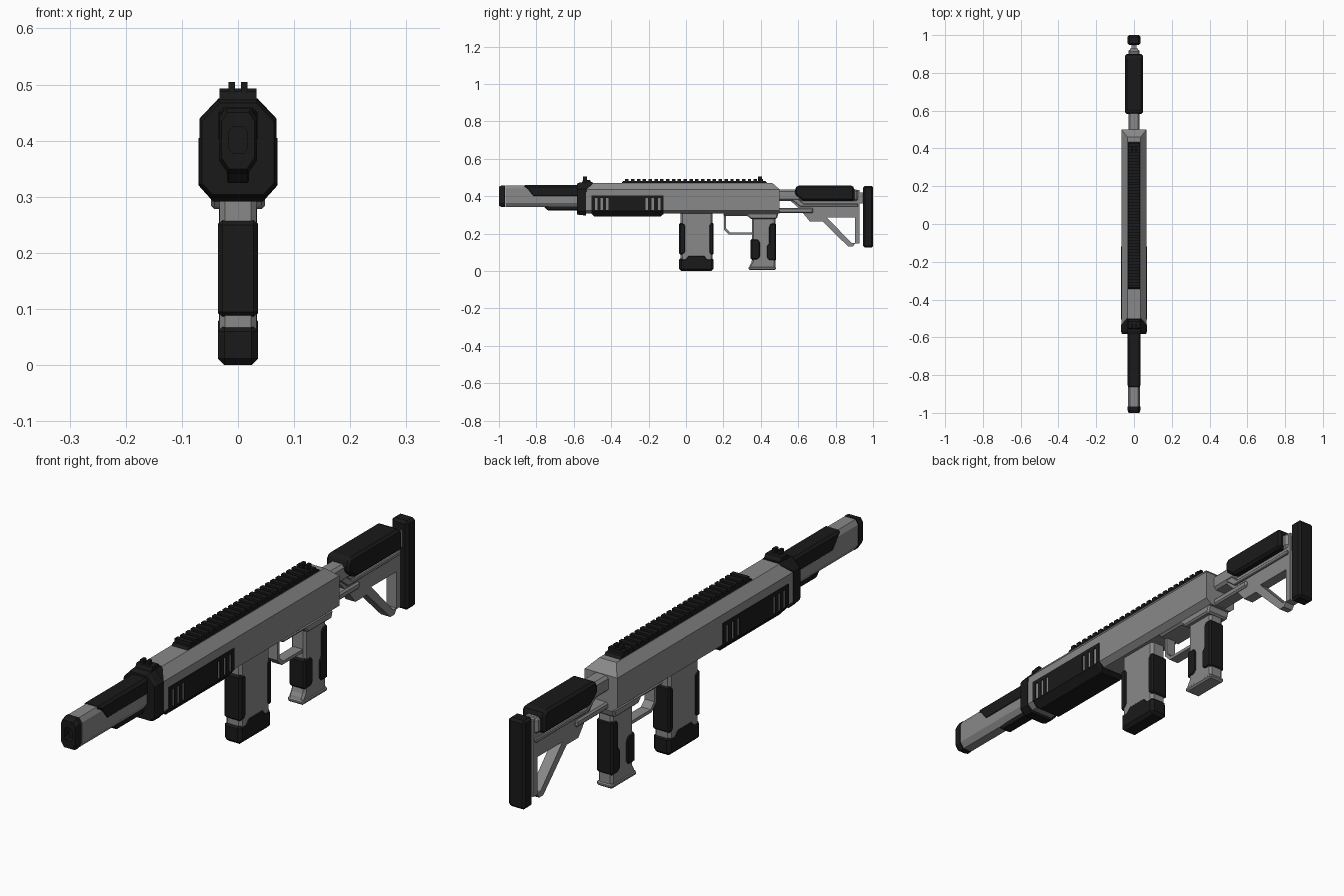
import bpy, bmesh

if "Cube" in bpy.data.objects:
    bpy.data.objects.remove(bpy.data.objects["Cube"])


def material(name, v):
    m = bpy.data.materials.new(name)
    m.diffuse_color = (v, v, v, 1)
    m.use_nodes = True
    m.node_tree.nodes["Principled BSDF"].inputs["Base Color"].default_value = m.diffuse_color
    return m


BLACK = material("black_polymer", 0.01)
GREY = material("grey_metal", 0.25)


def finish(bm, name, mat, bevel=0):
    bmesh.ops.recalc_face_normals(bm, faces=bm.faces[:])
    me = bpy.data.meshes.new(name)
    bm.to_mesh(me)
    bm.free()
    me.materials.append(mat)
    ob = bpy.data.objects.new(name, me)
    bpy.context.collection.objects.link(ob)
    if bevel:
        b = ob.modifiers.new("chamfer", 'BEVEL')
        b.width, b.segments, b.limit_method = bevel, 1, 'ANGLE'
    return ob


def plate(name, loops, x0, x1, mat, bevel=0):
    """Side profile (y, z) extruded across x; extra loops are holes."""
    if not isinstance(loops[0], list):
        loops = [loops]
    bm = bmesh.new()
    edges = []
    for loop in loops:
        vs = [bm.verts.new((x0, y, z)) for y, z in loop]
        if len(loops) == 1:
            bm.faces.new(vs)
        else:
            edges += [bm.edges.new((vs[i - 1], vs[i])) for i in range(len(vs))]
    if edges:
        bmesh.ops.triangle_fill(bm, edges=edges, use_beauty=True)
    geo = bmesh.ops.extrude_face_region(bm, geom=bm.faces[:], use_keep_orig=True)
    for v in geo["geom"]:
        if isinstance(v, bmesh.types.BMVert):
            v.co.x = x1
    return finish(bm, name, mat, bevel)


def rect(y0, y1, z0, z1):
    return [(y0, z0), (y1, z0), (y1, z1), (y0, z1)]


def loft(name, rings, mat):
    """Rings of (y, right half section from top to bottom), mirrored in x."""
    bm = bmesh.new()
    made = []
    for y, half in rings:
        pts = half + [(-x, z) for x, z in reversed(half)]
        made.append([bm.verts.new((x, y, z)) for x, z in pts])
    n = len(made[0])
    for a, b in zip(made, made[1:]):
        for i in range(n):
            bm.faces.new((a[i - 1], a[i], b[i], b[i - 1]))
    bm.faces.new(made[0])
    bm.faces.new(made[-1])
    return finish(bm, name, mat)


def scaled(half, f, zc):
    return [(x * f, zc + (z - zc) * f) for x, z in half]


# Barrel shroud, muzzle with bore, upper cover, lower rib
bar = [(.022, .457), (.033, .44), (.033, .365), (.018, .343)]
hole = [(.009, .425), (.017, .415), (.017, .387), (.009, .377)]
loft("barrel_shroud", [(-.965, bar), (-.52, bar)], GREY)
loft("muzzle", [(-.967, scaled(bar, 1.02, .4)), (-.985, scaled(bar, 1.02, .4)),
                (-1, scaled(bar, .88, .4)), (-1, hole), (-.97, hole)], BLACK)
plate("barrel_cover", [(-.87, .459), (-.82, .395), (-.54, .395), (-.54, .459)],
      -.035, .035, BLACK, .009)
plate("barrel_rib", [(-.76, .345), (-.74, .325), (-.54, .325), (-.54, .36)],
      -.02, .02, BLACK, .003)

# Receiver with sloped rear
body = [(.035, .472), (.067, .437), (.067, .325), (.045, .307)]
rear = [(.066, .4375)] + body[1:]
loft("receiver", [(-.55, body), (.46, body), (.5, rear)], GREY)
plate("lower_receiver", [(.2, .31), (.2, .295), (.33, .295), (.345, .278),
                         (.485, .278), (.495, .31)], -.048, .048, GREY, .006)

# Front collar
col = [(.035, .474), (.069, .438), (.069, .32), (.048, .298)]
loft("front_collar", [(-.582, scaled(col, .93, .38)), (-.57, scaled(col, .99, .38)),
                      (-.54, col), (-.535, col)], BLACK)
loft("collar_top", [(-.535, [(.035, .475), (.069, .439), (.069, .42)]),
                    (-.50, [(.033, .475), (.04, .468), (.04, .45)])], BLACK)

# Handguard with slots cut through to the receiver
hg = [(.07, .405), (.07, .32), (.045, .292)]
hg_end = [(.07, .405), (.07, .325), (.052, .305)]
guard = loft("handguard", [(-.505, hg_end), (-.49, hg), (-.135, hg), (-.12, hg_end)], BLACK)
bm = bmesh.new()
for y in (-.48, -.45, -.42, -.21, -.177, -.144):
    box = bmesh.ops.create_cube(bm, size=1)["verts"]
    for v in box:
        v.co = (v.co.x * .3, v.co.y * .013 + y, v.co.z * .065 + .358)
cutter = finish(bm, "slot_cutter", BLACK)
cutter.hide_render = True
cutter.hide_viewport = True
cut = guard.modifiers.new("slots", 'BOOLEAN')
cut.object, cut.operation, cut.solver = cutter, 'DIFFERENCE', 'EXACT'

# Toothed top rail
rail = [(.44, .465), (-.35, .465), (-.335, .481)]
pitch = .0312
for i in range(24):
    y = -.325 + i * pitch
    rail += [(y, .481), (y, .493), (y + .018, .493), (y + .018, .481)]
rail += [(.425, .481)]
plate("top_rail", rail, -.033, .033, BLACK)

# Iron sights
plate("front_sight_base", [(-.56, .465), (-.55, .488), (-.515, .488), (-.5, .465)],
      -.033, .033, BLACK)
for s in (-1, 1):
    for label, y in (("front", -.552), ("rear", .385)):
        plate(label + "_sight_ear", rect(y, y + .022, .48, .505),
              s * .005, s * .017, BLACK)

# Magazine
plate("magazine", rect(-.03, .143, .04, .32), -.033, .033, GREY, .01)
plate("magazine_front_strip", [(-.037, .087), (-.012, .087), (0, .1), (0, .245),
                               (-.012, .258), (-.037, .258)], -.036, .036, BLACK, .008)
plate("magazine_rear_strip", [(.148, .087), (.132, .087), (.122, .1), (.122, .245),
                              (.132, .258), (.148, .258)], -.036, .036, BLACK, .006)
plate("magazine_base", [(-.037, .072), (-.005, .072), (.012, .09), (.1, .09),
                        (.117, .072), (.148, .072), (.148, 0), (-.037, 0)],
      -.036, .036, BLACK, .012)

# Trigger guard and trigger
plate("trigger_guard", [(.203, .3), (.203, .222), (.23, .195), (.36, .195), (.36, .207),
                        (.236, .207), (.215, .228), (.215, .3)], -.02, .02, GREY)

# Pistol grip with pads
plate("grip", [(.352, .29), (.352, .05), (.337, .025), (.337, .008), (.478, .008),
               (.478, .29)], -.03, .03, GREY, .008)
plate("grip_front_pad", [(.345, .06), (.385, .06), (.398, .075), (.398, .155),
                         (.385, .172), (.345, .172)], -.034, .034, BLACK, .007)
plate("grip_rear_pad", [(.482, .055), (.445, .055), (.43, .07), (.43, .135), (.442, .15),
                        (.442, .24), (.452, .256), (.482, .256)], -.034, .034, BLACK, .007)
plate("grip_foot", rect(.335, .482, .006, .024), -.033, .033, GREY, .006)

# Stock: tube, lower bar, skeleton frame
plate("stock_tube", rect(.48, .92, .375, .436), -.03, .03, GREY, .01)
plate("stock_lower_bar", rect(.48, .68, .31, .337), -.028, .028, GREY, .006)
frame = [(.55, .385), (.6, .337), (.6, .31), (.625, .31), (.662, .265), (.73, .265),
         (.868, .13), (.892, .13), (.903, .146), (.928, .146), (.928, .433),
         (.9, .433), (.9, .385)]
opening = [(.755, .285), (.903, .285), (.903, .15), (.885, .15)]
plate("stock_frame", [frame, opening], -.02, .02, GREY)
plate("stock_rib", [(.56, .385), (.61, .345), (.92, .345), (.92, .36), (.63, .36), (.6, .385)],
      -.028, .028, GREY, .003)

# Cheek rest and butt pad
plate("cheek_rest", [(.582, .44), (.597, .458), (.888, .458), (.9, .445), (.9, .375),
                     (.625, .375), (.582, .41)], -.047, .047, BLACK, .013)
plate("butt_link", rect(.91, .96, .36, .42), -.014, .014, GREY)
plate("butt_pad", rect(.947, 1, .125, .456), -.034, .034, BLACK, .009)
